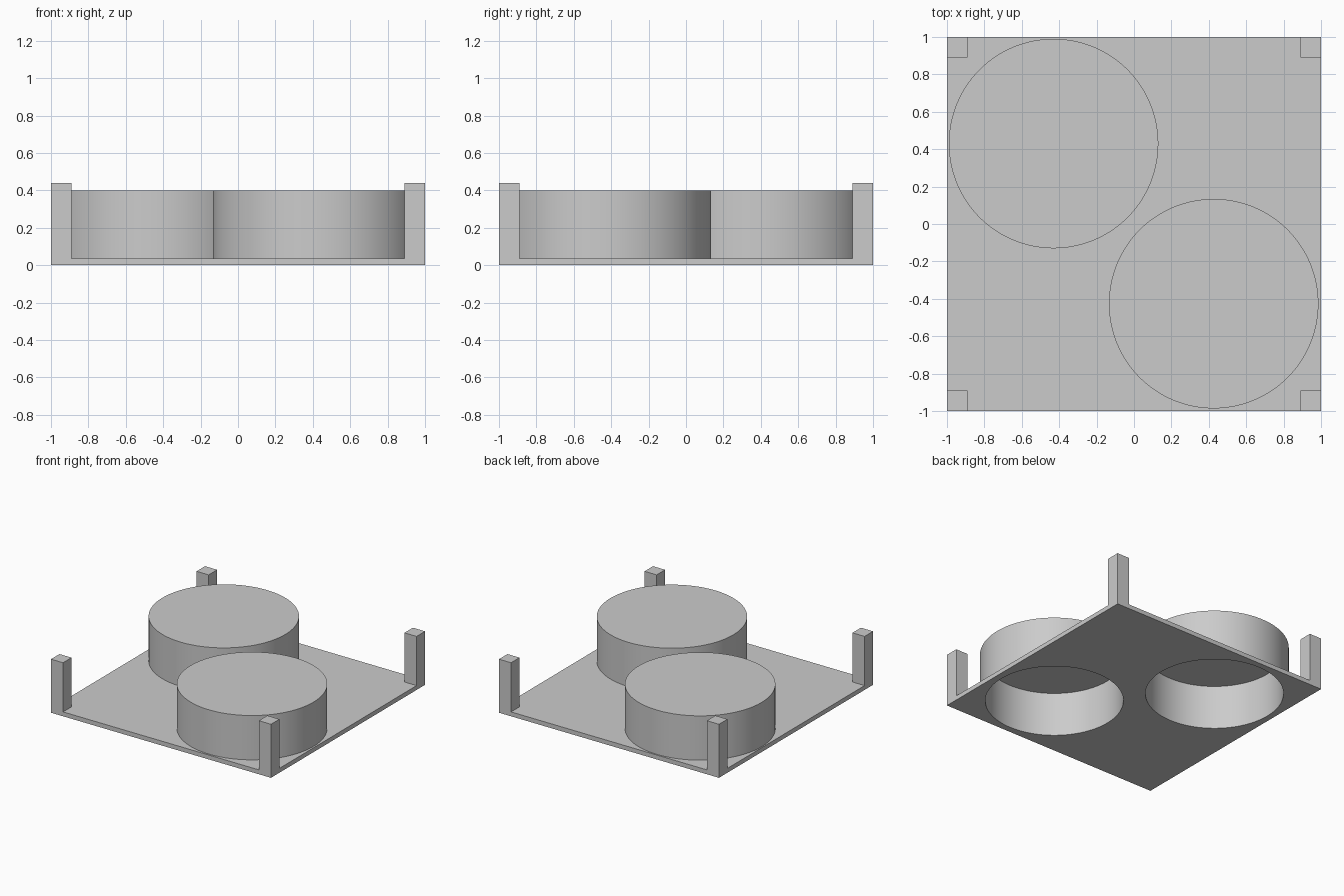
import bpy, bmesh, math

if "Cube" in bpy.data.objects:
    bpy.data.objects.remove(bpy.data.objects["Cube"])

BASE, TOP, POST_TOP, POST = 0.036, 0.40, 0.44, 0.11
R_OUT, R_IN, SEG = 0.56, 0.52, 128
CUPS = {"rear_left": (-0.43, 0.43), "front_right": (0.426, -0.426)}

grey = bpy.data.materials.new("light grey")
grey.diffuse_color = (0.6, 0.6, 0.6, 1)
grey.use_nodes = True
grey.node_tree.nodes["Principled BSDF"].inputs["Base Color"].default_value = grey.diffuse_color


def add(name, bm):
    bmesh.ops.recalc_face_normals(bm, faces=bm.faces)
    me = bpy.data.meshes.new(name)
    bm.to_mesh(me)
    bm.free()
    ob = bpy.data.objects.new(name, me)
    bpy.context.collection.objects.link(ob)
    me.materials.append(grey)
    return ob


def box(name, lo, hi):
    bm = bmesh.new()
    bmesh.ops.create_cube(bm, size=1)
    for v in bm.verts:
        v.co = [(a + b) / 2 + c * (b - a) for a, b, c in zip(lo, hi, v.co)]
    return add(name, bm)


def lathe(name, profile, centre):
    """Revolve (radius, z) points; the first and last rings get flat caps if 'profile' closes on them."""
    bm = bmesh.new()
    rings = [[bm.verts.new((centre[0] + r * math.cos(2 * math.pi * i / SEG),
                            centre[1] + r * math.sin(2 * math.pi * i / SEG), z))
              for i in range(SEG)] for r, z in profile]
    for a, b in zip(rings, rings[1:]):
        for i in range(SEG):
            j = (i + 1) % SEG
            bm.faces.new((a[i], a[j], b[j], b[i]))
    bm.faces.new(rings[0])
    bm.faces.new(rings[-1])
    return add(name, bm)


def smooth(ob):
    bpy.ops.object.select_all(action='DESELECT')
    ob.select_set(True)
    bpy.context.view_layer.objects.active = ob
    bpy.ops.object.shade_smooth_by_angle(angle=math.radians(30))


# Base plate, bored through under each cup
plate = box("base_plate", (-1, -1, 0), (1, 1, BASE))
for side, centre in CUPS.items():
    cutter = lathe("bore_cutter_" + side, [(R_IN, -0.1), (R_IN, 0.1)], centre)
    mod = plate.modifiers.new("bore", 'BOOLEAN')
    mod.operation, mod.solver, mod.object = 'DIFFERENCE', 'EXACT', cutter
    bpy.context.view_layer.objects.active = plate
    bpy.ops.object.modifier_apply(modifier=mod.name)
    bpy.data.objects.remove(cutter)
smooth(plate)

# Hollow round cups, open underneath
for side, centre in CUPS.items():
    cup = lathe("cup_" + side, [(R_IN, TOP - BASE), (R_IN, BASE),
                                (R_OUT, BASE), (R_OUT, TOP)], centre)
    smooth(cup)

# Square corner posts
for sx in (-1, 1):
    for sy in (-1, 1):
        x, y = sorted((sx, sx * (1 - POST))), sorted((sy, sy * (1 - POST)))
        name = "post_%s_%s" % ("front" if sy < 0 else "rear", "left" if sx < 0 else "right")
        box(name, (x[0], y[0], BASE), (x[1], y[1], POST_TOP))
